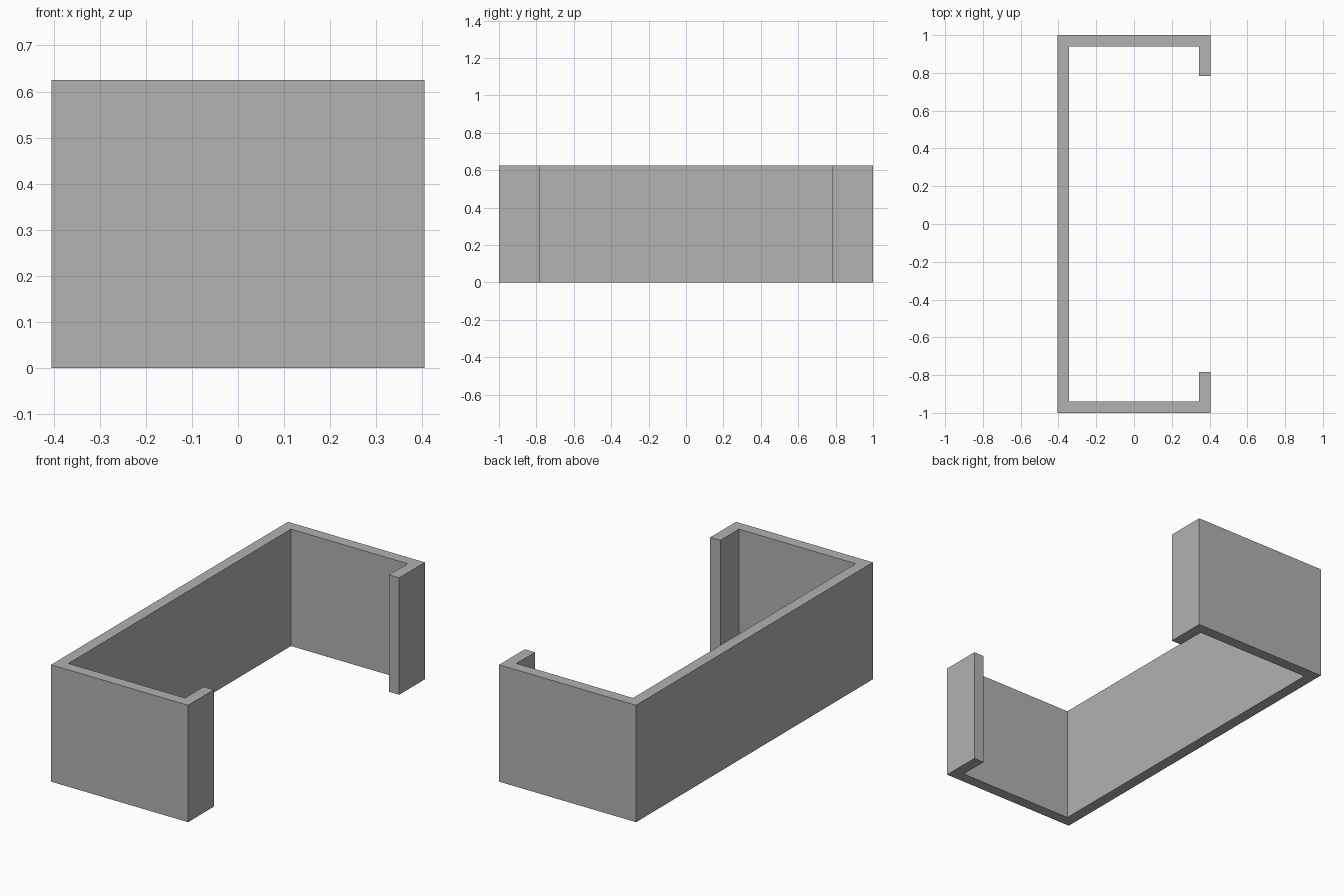
import bpy
import bmesh

cube = bpy.data.objects.get("Cube")
if cube:
    bpy.data.objects.remove(cube, do_unlink=True)

HALF_X, HALF_Y, HEIGHT = 0.405, 1.0, 0.625
WALL = 0.06      # wall thickness
LIP_END = 0.783  # y where each return lip stops

# Plain grey material
grey = bpy.data.materials.new("plain_grey")
grey.use_nodes = True
colour = (0.445, 0.445, 0.445, 1.0)
grey.diffuse_color = colour
grey.node_tree.nodes["Principled BSDF"].inputs["Base Color"].default_value = colour

# Half of the channel profile, from the lip round to the long wall
inner_x, inner_y = HALF_X - WALL, HALF_Y - WALL
outer = [(HALF_X, LIP_END), (HALF_X, HALF_Y), (-HALF_X, HALF_Y)]
inner = [(-inner_x, inner_y), (inner_x, inner_y), (inner_x, LIP_END)]


def mirrored(points):
    return [(x, -y) for x, y in reversed(points)]


# Closed outline: outer side, then back along the inner side
outline = outer + mirrored(outer) + mirrored(inner) + inner

# Extrude the outline into one solid channel
bm = bmesh.new()
base = bm.faces.new([bm.verts.new((x, y, 0)) for x, y in outline])
result = bmesh.ops.extrude_face_region(bm, geom=[base], use_keep_orig=True)
top = [v for v in result["geom"] if isinstance(v, bmesh.types.BMVert)]
bmesh.ops.translate(bm, vec=(0, 0, HEIGHT), verts=top)
bmesh.ops.recalc_face_normals(bm, faces=bm.faces)

mesh = bpy.data.meshes.new("lipped_channel")
bm.to_mesh(mesh)
bm.free()
mesh.materials.append(grey)
channel = bpy.data.objects.new("lipped_channel", mesh)
bpy.context.collection.objects.link(channel)
